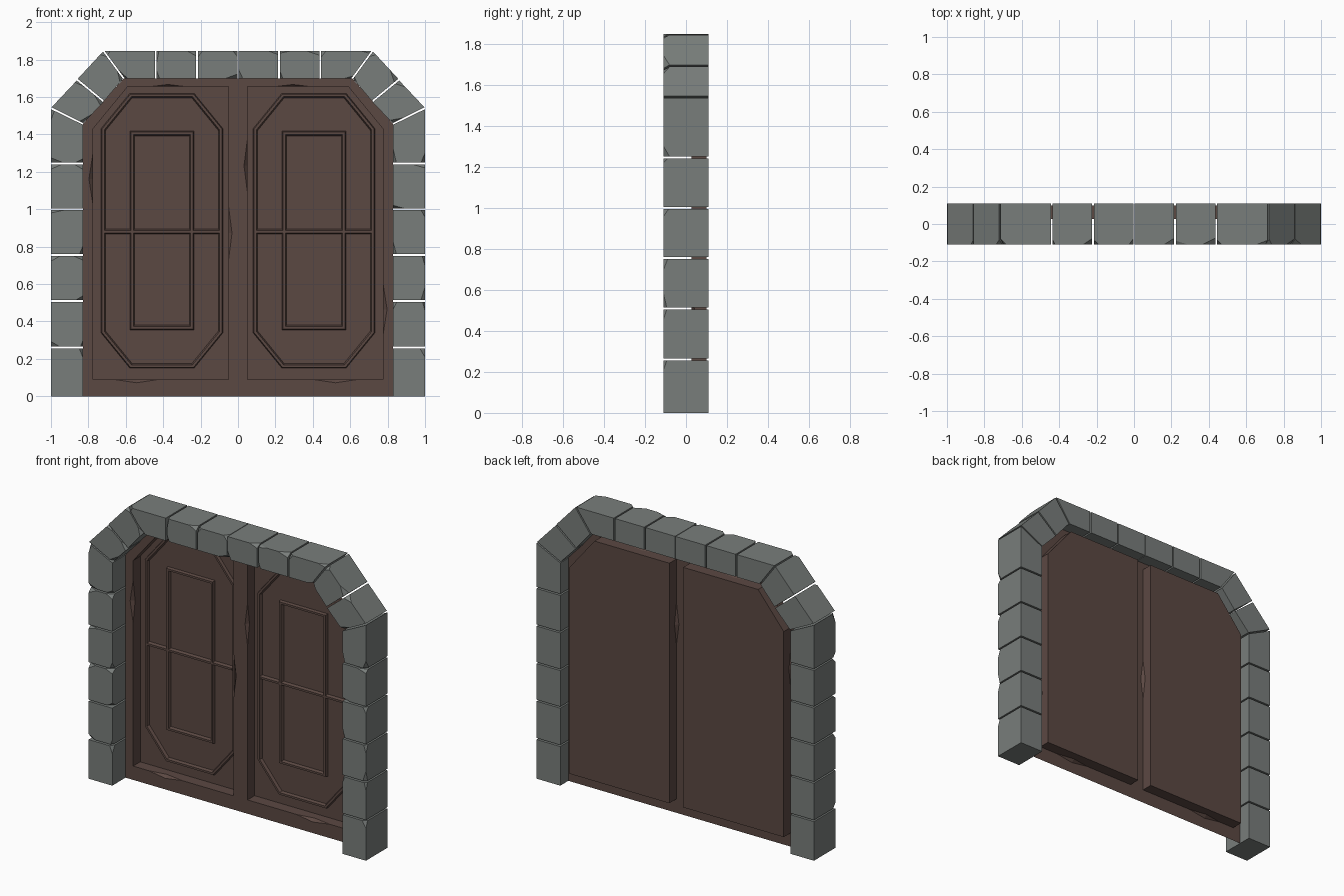
import bpy, bmesh, math, random
from mathutils import Vector

if "Cube" in bpy.data.objects:
    bpy.data.objects.remove(bpy.data.objects["Cube"])

random.seed(7)


def material(name, col):
    m = bpy.data.materials.new(name)
    m.diffuse_color = (*col, 1)
    m.use_nodes = True
    m.node_tree.nodes["Principled BSDF"].inputs["Base Color"].default_value = m.diffuse_color
    return m


STONE = material("grey stone", (0.19, 0.207, 0.198))
WOOD = material("dark brown wood", (0.105, 0.065, 0.055))
FRONT, BACK = 0.027, 0.10          # y of the frame face and of the door panels


def finish(bm, name, mat):
    me = bpy.data.meshes.new(name)
    bm.to_mesh(me)
    bm.free()
    me.materials.append(mat)
    ob = bpy.data.objects.new(name, me)
    bpy.context.collection.objects.link(ob)
    return ob


def face_front(bm):
    """Orient an open sheet so that it looks toward -y."""
    bmesh.ops.recalc_face_normals(bm, faces=bm.faces)
    bm.normal_update()
    if sum(f.normal.y * f.calc_area() for f in bm.faces) > 0:
        bmesh.ops.reverse_faces(bm, faces=bm.faces)


# ---- stone blocks of the arch, with chipped front edges
def stone(name, quad, chips):
    c = Vector((sum(p[0] for p in quad) / 4, sum(p[1] for p in quad) / 4))
    pts = [Vector(p) for p in quad]
    bm = bmesh.new()
    f = [bm.verts.new((p.x, -0.11, p.y)) for p in pts]
    b = [bm.verts.new((p.x, 0.11, p.y)) for p in pts]
    bm.faces.new(f)
    bm.faces.new(b[::-1])
    for i in range(4):
        j = (i + 1) % 4
        bm.faces.new((f[i], b[i], b[j], f[j]))
    bmesh.ops.recalc_face_normals(bm, faces=bm.faces)
    for i in random.sample(range(4), chips):
        k = Vector((pts[i].x, -0.11, pts[i].y))
        sizes = [random.uniform(0.012, 0.028), random.uniform(0.03, 0.07)]
        random.shuffle(sizes)
        ends = []
        for n, s in zip((pts[i - 1], pts[(i + 1) % 4]), sizes):
            d = (n - pts[i]).normalized() * s
            ends.append(k + Vector((d.x, 0, d.y)))
        p3 = k + Vector((0, random.uniform(0.015, 0.035), 0))
        no = (ends[1] - ends[0]).cross(p3 - ends[0]).normalized()
        if no.dot(k - p3) < 0:
            no = -no
        r = bmesh.ops.bisect_plane(bm, geom=bm.verts[:] + bm.edges[:] + bm.faces[:],
                                   plane_co=p3, plane_no=no, clear_outer=True)
        edges = [e for e in r["geom_cut"] if isinstance(e, bmesh.types.BMEdge)]
        bmesh.ops.contextual_create(bm, geom=edges)
    bmesh.ops.recalc_face_normals(bm, faces=bm.faces)
    finish(bm, name, STONE)


G = 0.005                          # half of the mortar gap
half = []
levels = [0, 0.26, 0.51, 0.755, 1.0, 1.245]
for a, b in zip(levels, levels[1:]):
    lo = a + (G if a else 0)
    half.append([(0.83, lo), (1, lo), (1, b - G), (0.83, b - G)])
half.append([(0.83, 1.25), (1, 1.25), (1, 1.535), (0.83, 1.452)])
half.append([(0.827, 1.46), (0.997, 1.545), (0.862, 1.688), (0.72, 1.572)])
half.append([(0.715, 1.58), (0.857, 1.697), (0.722, 1.843), (0.615, 1.697)])
half.append([(0.606, 1.70), (0.714, 1.847), (0.445, 1.847), (0.445, 1.70)])
half.append([(0.435, 1.70), (0.435, 1.847), (0.225, 1.847), (0.225, 1.70)])
half.append([(0.215, 1.70), (0.215, 1.847), (0.002, 1.847), (0.002, 1.70)])
for side, s in (("right", 1), ("left", -1)):
    for n, q in enumerate(half):
        stone(f"arch_stone_{side}_{n}", [(s * x, z) for x, z in q],
              random.choice((2, 3)) if n else 1)

# ---- door frame: front sheet with two recesses, edges nicked here and there
# each opening: (point, nick shift) ; a zero shift is a plain corner
CORNERS = [(0.05, 0.09), (0.775, 0.09), (0.775, 1.43), (0.59, 1.655), (0.05, 1.655)]


def opening(s, bottom, outer, top, post):
    def nick(p, q, c, length, out):
        """Three points along an edge: start, nicked middle, end."""
        p, q = Vector(p), Vector(q)
        d = (q - p).normalized()
        m = p.lerp(q, c)
        return [(m - d * length, Vector((0, 0))), (m, Vector(out)),
                (m + d * length, Vector((0, 0)))]
    c = CORNERS
    flat = lambda p: (Vector(p), Vector((0, 0)))
    pts = [flat(c[0])] + nick(c[0], c[1], bottom, 0.12, (0, -0.018))
    pts += [flat(c[1])] + nick(c[1], c[2], outer, 0.14, (0.022, 0))
    pts += [flat(c[2]), flat(c[3])] + nick(c[3], c[4], top, 0.1, (0, 0.012))
    pts += [flat(c[4])] + nick(c[4], c[0], post, 0.14, (-0.018, 0))
    return [(Vector((s * p.x, p.y)), Vector((s * o.x, o.y))) for p, o in pts]


bm = bmesh.new()
rim = []


def loop(coords):
    vs = [bm.verts.new(p) for p in coords]
    return vs


def loop_edges(vs):
    return [bm.edges.new((vs[i - 1], vs[i])) for i in range(len(vs))]


right = [(0.83, 0), (0.83, 1.455), (0.61, 1.70)]
outline = right + [(-x, z) for x, z in right[::-1]]
rim += loop_edges(loop([(x, FRONT, z) for x, z in outline]))
walls = []
for pts in (opening(1, 0.65, 0.28, 0.55, 0.27), opening(-1, 0.68, 0.8, 0.4, 0.5)):
    l1 = loop([(p.x + o.x, FRONT, p.y + o.y) for p, o in pts])
    l2 = loop([(p.x, FRONT + (0.02 if o.length else 0), p.y) for p, o in pts])
    l3 = loop([(p.x, BACK, p.y) for p, o in pts])
    rim += loop_edges(l1)
    walls += [(l1, l2), (l2, l3)]
bmesh.ops.triangle_fill(bm, use_beauty=True, edges=rim, normal=(0, -1, 0))
for a, b in walls:
    for i in range(len(a)):
        bm.faces.new((a[i - 1], a[i], b[i], b[i - 1]))
bmesh.ops.remove_doubles(bm, verts=bm.verts, dist=1e-5)
bmesh.ops.dissolve_degenerate(bm, dist=1e-5, edges=bm.edges)
face_front(bm)
finish(bm, "door_frame", WOOD)


# ---- door panels and their raised mouldings
def inset(poly, d):
    """Shrink a counter-clockwise polygon by d with mitred corners."""
    out = []
    for i, p in enumerate(poly):
        p, a, b = Vector(p), Vector(poly[i - 1]), Vector(poly[(i + 1) % len(poly)])
        d1, d2 = (p - a).normalized(), (b - p).normalized()
        n1, n2 = Vector((-d1.y, d1.x)), Vector((-d2.y, d2.x))
        out.append(p + (n1 + n2) * (d / (1 + n1.dot(n2))))
    return out


PROFILE = [(0, BACK), (0.005, BACK - 0.018), (0.018, BACK - 0.018), (0.025, BACK)]


def moulding(name, poly, s):
    bm = bmesh.new()
    rings = [[bm.verts.new((s * p.x, y, p.y)) for p in inset(poly, d)] for d, y in PROFILE]
    for a, b in zip(rings, rings[1:]):
        for i in range(len(a)):
            bm.faces.new((a[i - 1], a[i], b[i], b[i - 1]))
    face_front(bm)
    finish(bm, name, WOOD)


x0, x1, z0, z1, cx, cz = 0.08, 0.733, 0.15, 1.62, 0.155, 0.19
OCTAGON = [(x0 + cx, z0), (x1 - cx, z0), (x1, z0 + cz), (x1, z1 - cz),
           (x1 - cx, z1), (x0 + cx, z1), (x0, z1 - cz), (x0, z0 + cz)]
RECT = [(0.235, 0.355), (0.578, 0.355), (0.578, 1.417), (0.235, 1.417)]

for side, s in (("right", 1), ("left", -1)):
    bm = bmesh.new()
    bm.faces.new([bm.verts.new((s * x, BACK, z)) for x, z in CORNERS])
    face_front(bm)
    finish(bm, f"door_panel_{side}", WOOD)
    moulding(f"octagon_moulding_{side}", OCTAGON, s)
    moulding(f"inner_moulding_{side}", RECT, s)
    # middle rail across the panel
    bm = bmesh.new()
    rows = [[bm.verts.new((s * x, y, 0.868 + d)) for x in (0.1, 0.713)] for d, y in PROFILE]
    for a, b in zip(rows, rows[1:]):
        bm.faces.new((a[0], a[1], b[1], b[0]))
    face_front(bm)
    finish(bm, f"middle_rail_{side}", WOOD)
